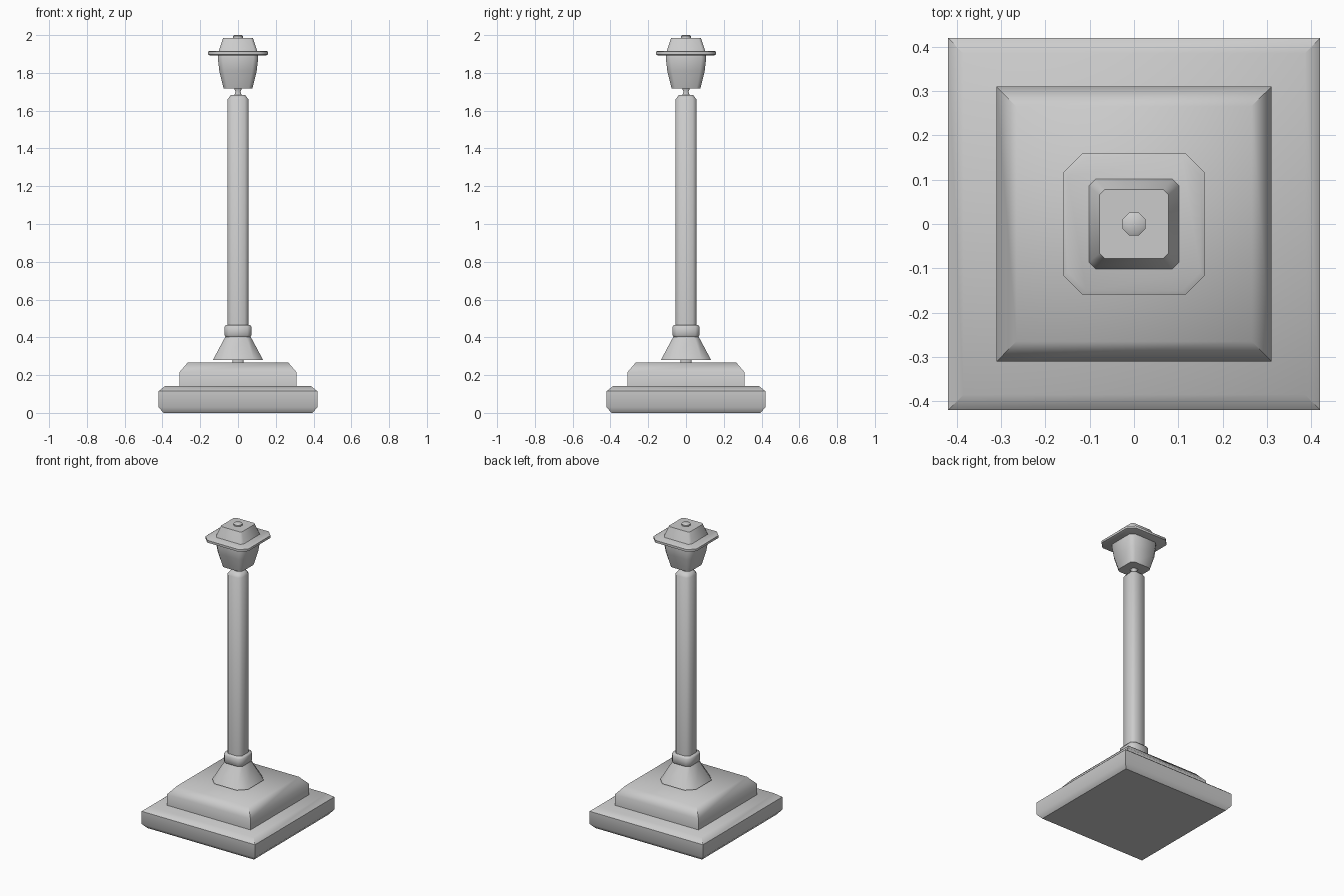
import bpy, bmesh, math

if "Cube" in bpy.data.objects:
    bpy.data.objects.remove(bpy.data.objects["Cube"])

def ring_points(half, cut):
    """Square cross-section, with corners cut when cut > 0."""
    pts = []
    for sx, sy in ((1, 1), (-1, 1), (-1, -1), (1, -1)):
        a = (sx * half, sy * (half - cut))
        b = (sx * (half - cut), sy * half)
        if cut == 0:
            pts.append(a)
        else:
            pts += [a, b] if sx * sy > 0 else [b, a]
    return pts

def loft(name, profile, cut=0.0, angle=50):
    """Stack of square sections; profile rows are (half width, z[, corner cut])."""
    bm = bmesh.new()
    rings = []
    for row in profile:
        c = row[2] if len(row) > 2 else cut
        rings.append([bm.verts.new((x, y, row[1])) for x, y in ring_points(row[0], c)])
    n = len(rings[0])
    for lo, hi in zip(rings, rings[1:]):
        for i in range(n):
            j = (i + 1) % n
            bm.faces.new((lo[i], lo[j], hi[j], hi[i]))
    bm.faces.new(rings[0][::-1])
    bm.faces.new(rings[-1])
    bmesh.ops.recalc_face_normals(bm, faces=bm.faces)
    me = bpy.data.meshes.new(name)
    bm.to_mesh(me)
    bm.free()
    ob = bpy.data.objects.new(name, me)
    bpy.context.collection.objects.link(ob)
    bpy.ops.object.select_all(action='DESELECT')
    ob.select_set(True)
    bpy.context.view_layer.objects.active = ob
    bpy.ops.object.shade_smooth_by_angle(angle=math.radians(angle))
    return ob

# Stepped square plinth
loft("lower_plinth", [(0.395, 0), (0.42, 0.03), (0.42, 0.115), (0.385, 0.143)])
loft("upper_plinth", [(0.31, 0.14), (0.31, 0.215), (0.265, 0.268)])

# Flared foot on a short spigot, and collar
loft("foot_spigot", [(0.03, 0.26), (0.03, 0.285)], 0.01)
loft("foot", [(0.133, 0.28, 0.05), (0.066, 0.405, 0.022)])
loft("collar", [(0.065, 0.40), (0.071, 0.41), (0.071, 0.455), (0.064, 0.466)], 0.022)

# Pole with bevelled top and thin neck
loft("pole", [(0.055, 0.45, 0.02), (0.055, 1.66, 0.02), (0.038, 1.683, 0.014)])
loft("neck", [(0.022, 1.675), (0.013, 1.70), (0.022, 1.722)], 0.007)

# Lantern body, brim and roof
loft("lantern_body", [(0.076, 1.717, 0.02), (0.099, 1.81, 0.025),
                      (0.107, 1.88, 0.025), (0.104, 1.897, 0.025)])
loft("brim", [(0.15, 1.893), (0.159, 1.897), (0.159, 1.912), (0.15, 1.917)], 0.042)
loft("roof", [(0.102, 1.915, 0.015), (0.096, 1.935, 0.015), (0.078, 1.986, 0.012)])

# Small finial
loft("finial", [(0.026, 1.98), (0.026, 1.995), (0.02, 2.0)], 0.015)
